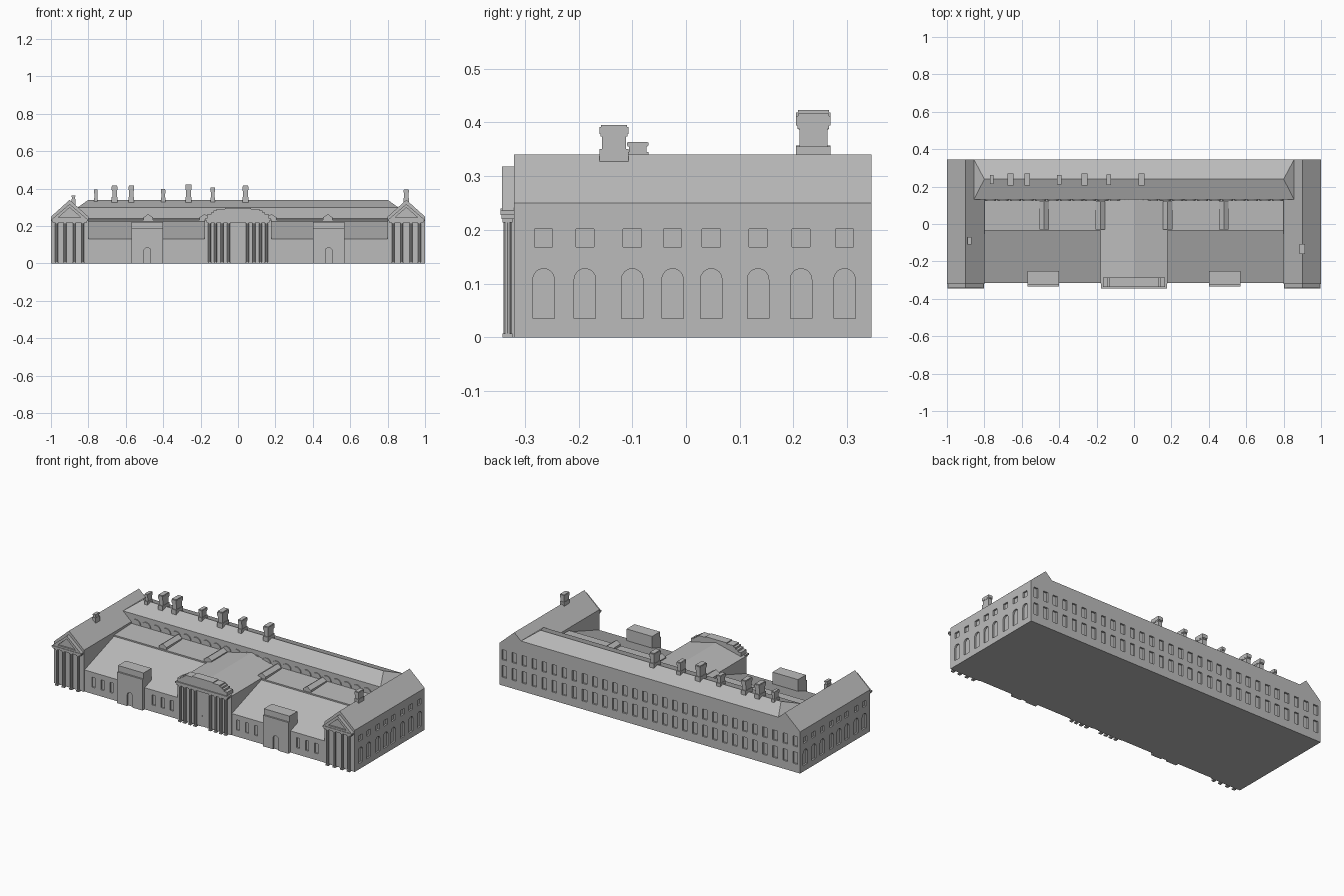
import bpy, bmesh, math

if "Cube" in bpy.data.objects:
    bpy.data.objects.remove(bpy.data.objects["Cube"])

stone = bpy.data.materials.new("grey_stone")
stone.diffuse_color = (0.5, 0.5, 0.5, 1)
stone.use_nodes = True
stone.node_tree.nodes["Principled BSDF"].inputs["Base Color"].default_value = stone.diffuse_color


def to_xyz(axis, p, t):
    return {'x': (t, p[0], p[1]), 'y': (p[0], t, p[1]), 'z': (p[0], p[1], t)}[axis]


def add_prism(bm, pts, axis, a, b):
    va = [bm.verts.new(to_xyz(axis, p, a)) for p in pts]
    vb = [bm.verts.new(to_xyz(axis, p, b)) for p in pts]
    n = len(pts)
    bm.faces.new(va)
    bm.faces.new(vb[::-1])
    for i in range(n):
        bm.faces.new((va[i], vb[i], vb[(i + 1) % n], va[(i + 1) % n]))


def add_box(bm, x0, x1, y0, y1, z0, z1):
    add_prism(bm, [(x0, y0), (x1, y0), (x1, y1), (x0, y1)], 'z', z0, z1)


def rect(c, w, z0, z1):
    return [(c - w / 2, z0), (c + w / 2, z0), (c + w / 2, z1), (c - w / 2, z1)]


def arch(c, w, z0, z1, n=8):
    r = w / 2
    top = [(c + r * math.cos(math.pi * i / n), z1 - r + r * math.sin(math.pi * i / n)) for i in range(n + 1)]
    return [(c - r, z0), (c + r, z0)] + top


def finish(name, bm):
    bmesh.ops.recalc_face_normals(bm, faces=bm.faces)
    me = bpy.data.meshes.new(name)
    bm.to_mesh(me)
    bm.free()
    me.materials.append(stone)
    ob = bpy.data.objects.new(name, me)
    bpy.context.collection.objects.link(ob)
    return ob


def prism(name, pts, axis, a, b):
    bm = bmesh.new()
    add_prism(bm, pts, axis, a, b)
    return finish(name, bm)


def cut(ob, bm):
    """Recess the openings held in bm into ob."""
    cutter = finish("opening_cutter", bm)
    cutter.hide_render = True
    mod = ob.modifiers.new("openings", 'BOOLEAN')
    mod.operation = 'DIFFERENCE'
    mod.solver = 'EXACT'
    mod.object = cutter
    dg = bpy.context.evaluated_depsgraph_get()
    me = bpy.data.meshes.new_from_object(ob.evaluated_get(dg))
    ob.modifiers.clear()
    ob.data = me
    bpy.data.objects.remove(cutter)


PITCH = 1.6 / 24
BACK = 0.345


def back_windows(bm, xs):
    for x in xs:
        add_prism(bm, rect(x, 0.03, 0.05, 0.12), 'y', BACK - 0.01, BACK + 0.01)
        add_prism(bm, rect(x, 0.03, 0.155, 0.215), 'y', BACK - 0.01, BACK + 0.01)


def columns(name, xs, y, top):
    bm = bmesh.new()
    for x in xs:
        circle = lambda r: [(x + r * math.cos(i * math.pi / 5), y + r * math.sin(i * math.pi / 5)) for i in range(10)]
        add_prism(bm, circle(0.0075), 'z', 0.006, top - 0.006)
        add_box(bm, x - 0.009, x + 0.009, y - 0.009, y + 0.009, 0, 0.007)
        add_box(bm, x - 0.009, x + 0.009, y - 0.009, y + 0.009, top - 0.008, top)
    finish(name, bm)


# gabled end wings with side windows and column porticoes
for s, side in ((-1, "left"), (1, "right")):
    wing = prism(side + "_wing", [(s * .8, 0), (s, 0), (s, .25), (s * .9, .34), (s * .8, .25)], 'y', -.32, BACK)
    bm = bmesh.new()
    for y in (-.265, -.188, -.10, -.025, .047, .134, .214, .295):
        add_prism(bm, arch(y, .04, .035, .128), 'x', s * .99, s * 1.01)
        add_prism(bm, rect(y, .034, .168, .202), 'x', s * .99, s * 1.01)
    back_windows(bm, [s * (12.5 + i) * PITCH for i in range(3)])
    cut(wing, bm)
    columns(side + "_wing_columns", [s * x for x in (.83, .875, .925, .97)], -.332, .222)
    bm = bmesh.new()
    add_box(bm, s * .9 - .092, s * .9 + .092, -.343, -.315, .22, .228)
    add_box(bm, s * .9 - .097, s * .9 + .097, -.345, -.315, .228, .236)
    finish(side + "_wing_entablature", bm)
    # pediment with a recessed triangle
    ped = prism(side + "_wing_pediment", [(s * .9 - .095, .236), (s * .9 + .095, .236), (s * .9, .318)], 'y', -.342, -.315)
    bm = bmesh.new()
    add_prism(bm, [(s * .9 - .06, .246), (s * .9 + .06, .246), (s * .9, .299)], 'y', -.36, -.333)
    cut(ped, bm)

# tall back range
rear = prism("back_range", rect((.13 + BACK) / 2, BACK - .13, 0, .27), 'x', -.8, .8)
bm = bmesh.new()
back_windows(bm, [(i - 11.5) * PITCH for i in range(24)])
cut(rear, bm)

# hipped roof of the back range
bm = bmesh.new()
low, eave = [[bm.verts.new((x, y, z)) for x, y in ((-.856, .13), (.856, .13), (.856, BACK), (-.856, BACK))] for z in (.25, .30)]
r0, r1 = bm.verts.new((-.8, .24, .34)), bm.verts.new((.8, .24, .34))
bm.faces.new(low)
for i in range(4):
    j = (i + 1) % 4
    bm.faces.new((low[i], low[j], eave[j], eave[i]))
bm.faces.new((eave[0], eave[1], r1, r0))
bm.faces.new((eave[2], eave[3], r0, r1))
bm.faces.new((eave[1], eave[2], r1))
bm.faces.new((eave[3], eave[0], r0))
finish("back_range_roof", bm)

# row of half-round windows above the low range
bm = bmesh.new()
for i in range(24):
    x = (i - 11.5) * PITCH
    add_prism(bm, [(x + .03 * math.cos(math.pi * k / 10), .243 + .03 * math.sin(math.pi * k / 10)) for k in range(11)],
              'y', .125, .132)
finish("half_round_windows", bm)

# low front range with sloping roof
front = prism("front_range", [(-.315, 0), (-.315, .13), (-.035, .225), (-.035, .233), (.135, .24), (.135, 0)], 'x', -.8, .8)
bm = bmesh.new()
for s in (-1, 1):
    for x in (.22, .28, .34, .62, .68, .74):
        add_prism(bm, rect(s * x, .022, .04, .1), 'y', -.33, -.307)
cut(front, bm)

# flat-topped entrance blocks and roof lights, mirrored
for s, side in ((-1, "left"), (1, "right")):
    c = s * .485
    block = prism(side + "_entrance_block", rect(c, .17, 0, .187), 'y', -.335, -.25)
    bm = bmesh.new()
    add_prism(bm, arch(c, .035, -.01, .085), 'y', -.35, -.325)
    cut(block, bm)
    prism(side + "_entrance_attic", rect(c, .17, .18, .222), 'y', -.325, -.25)
    bm = bmesh.new()
    for x in (s * .18, s * .48):
        add_prism(bm, [(x - .025, .225), (x + .025, .225), (x + .025, .247), (x, .264), (x - .025, .247)], 'y', -.03, .12)
    finish(side + "_roof_lights", bm)

# central block with shallow gable roof
centre = prism("central_block", [(-.18, 0), (.18, 0), (.18, .235), (0, .278), (-.18, .235)], 'y', -.318, .135)
bm = bmesh.new()
add_prism(bm, arch(0, .035, -.01, .075), 'y', -.33, -.308)
cut(centre, bm)
columns("central_columns", [s * x for s in (-1, 1) for x in (.05, .085, .12, .152)], -.332, .222)
bm = bmesh.new()
add_box(bm, -.168, .168, -.343, -.31, .22, .23)
add_box(bm, -.176, .176, -.345, -.31, .23, .24)
finish("central_entablature", bm)

# stepped attic over the central portico
bm = bmesh.new()
for w, z0, z1 in ((.165, .235, .262), (.145, .262, .273), (.13, .273, .283), (.115, .283, .291), (.07, .291, .296)):
    add_box(bm, -w, w, -.338, -.285, z0, z1)
finish("stepped_attic", bm)

# chimneys: x, y, half width, half depth, base z, top z
stacks = [(-.76, .237, .01, .024, .30, .395), (-.66, .237, .015, .032, .30, .417), (-.57, .237, .015, .032, .30, .417),
          (-.40, .237, .012, .026, .30, .397), (-.265, .237, .017, .032, .30, .423), (-.135, .237, .013, .028, .30, .407),
          (.04, .237, .016, .032, .30, .417), (-.88, -.09, .01, .02, .30, .364), (.9, -.134, .014, .027, .30, .395)]
for i, (x, y, w, d, z0, z1) in enumerate(stacks):
    bm = bmesh.new()
    h = z1 - .34
    for k, a, b in ((1, z0, .34 + h * .2), (.82, .34, z1 - h * .3), (.92, z1 - h * .38, z1 - h * .3),
                    (1, z1 - h * .3, z1 - h * .06), (.9, z1 - h * .06, z1)):
        add_box(bm, x - w * k, x + w * k, y - d * k, y + d * k, a, b)
    finish("chimney_%d" % (i + 1), bm)
